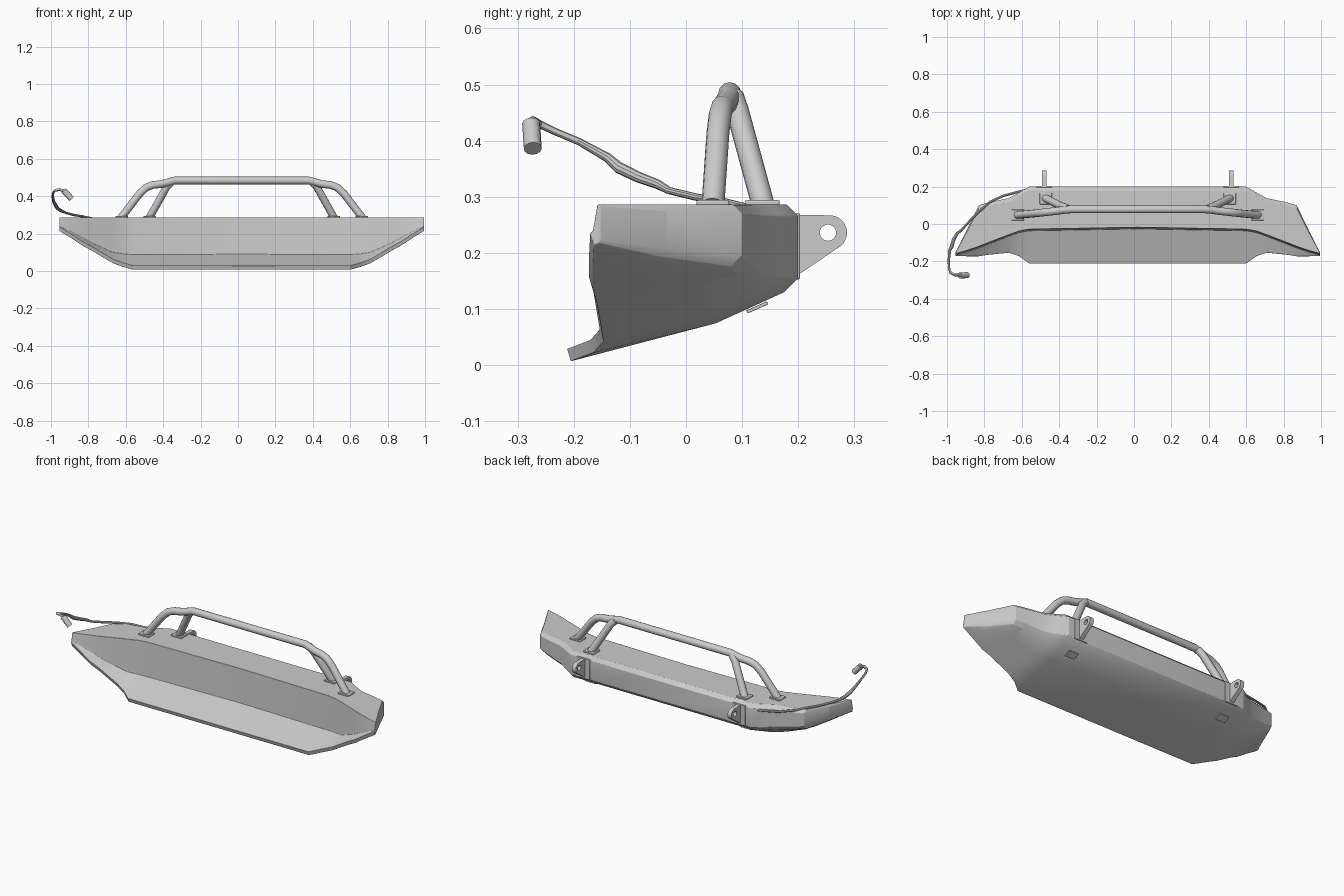
import bpy, bmesh, math
from mathutils import Vector

if "Cube" in bpy.data.objects:
    bpy.data.objects.remove(bpy.data.objects["Cube"])

CX = 0.02  # bumper centre line


def finish(obj, bevel=0.0, seg=2):
    bpy.ops.object.select_all(action='DESELECT')
    obj.select_set(True)
    bpy.context.view_layer.objects.active = obj
    if bevel:
        m = obj.modifiers.new("bevel", 'BEVEL')
        m.width, m.segments, m.limit_method = bevel, seg, 'ANGLE'
        m.angle_limit = math.radians(25)
    bpy.ops.object.shade_smooth_by_angle(angle=math.radians(35))


def from_bm(name, bm, bevel=0.0):
    bmesh.ops.recalc_face_normals(bm, faces=bm.faces)
    me = bpy.data.meshes.new(name)
    bm.to_mesh(me)
    bm.free()
    obj = bpy.data.objects.new(name, me)
    bpy.context.collection.objects.link(obj)
    finish(obj, bevel)
    return obj


def tube(name, pts, r, radii=None, res=4):
    cu = bpy.data.curves.new(name, 'CURVE')
    cu.dimensions = '3D'
    cu.bevel_depth, cu.bevel_resolution, cu.use_fill_caps = r, res, True
    sp = cu.splines.new('POLY')
    sp.points.add(len(pts) - 1)
    for i, p in enumerate(pts):
        sp.points[i].co = (*p, 1)
        sp.points[i].radius = radii[i] if radii else 1
    obj = bpy.data.objects.new(name, cu)
    bpy.context.collection.objects.link(obj)
    bpy.ops.object.select_all(action='DESELECT')
    obj.select_set(True)
    bpy.context.view_layer.objects.active = obj
    bpy.ops.object.convert(target='MESH')
    finish(bpy.context.object)


def box(name, loc, size, rx=0.0, bevel=0.003):
    bm = bmesh.new()
    bmesh.ops.create_cube(bm, size=1)
    bmesh.ops.scale(bm, vec=size, verts=bm.verts)
    obj = from_bm(name, bm, bevel)
    obj.location = loc
    obj.rotation_euler.x = rx


# Bumper body: cross-sections lofted along x
def section(x, yw, yf, zd, yl, zl, zi, ch):
    e = Vector((yf - ch, zd - ch))
    g = Vector((yl, zl))
    f = g.lerp(e, 0.68) - Vector((0, 0.13 * (zd - zl - ch)))
    prof = [(yw, .286), (yf - ch * .8, .286), (yf, .286 - ch * .8), (yf, zd), e, f, g,
            (yl - .007, zl + .022), (yw - .008, zi)]
    return [Vector((x, p[0], p[1])) for p in prof]


# distance out, wall y, outer y, outer lower z, lip y, lip z, wall base z, chamfer
stations = [(0.0, -.018, .20, .155, -.205, .007, .090, .025),
            (.58, -.028, .20, .155, -.205, .007, .088, .025),
            (.635, -.038, .168, .158, -.165, .022, .092, .025),
            (.69, -.058, .138, .165, -.147, .042, .100, .025),
            (.80, -.100, .115, .185, -.158, .108, .150, .022),
            (.85, -.120, .100, .195, -.166, .135, .178, .020),
            (.915, -.142, -.035, .208, -.166, .178, .213, .014),
            (.975, -.158, -.152, .222, -.164, .214, .240, .003)]
rows = [(CX - s[0], *s[1:]) for s in reversed(stations[1:])] + [(CX + s[0], *s[1:]) for s in stations]
bm = bmesh.new()
rings = [[bm.verts.new(p) for p in section(*r)] for r in rows]
for a, b in zip(rings, rings[1:]):
    for i in range(len(a)):
        j = (i + 1) % len(a)
        bm.faces.new((a[i], a[j], b[j], b[i]))
bm.faces.new(rings[0])
bm.faces.new(rings[-1])
bmesh.ops.triangulate(bm, faces=[f for f in bm.faces if len(f.verts) > 4])
from_bm("bumper_body", bm, 0.004)

# Hoop: cross bar running into the curved outer legs
half = [(.36, .078, .484), (.395, .075, .474), (.43, .07, .465), (.475, .065, .46), (.51, .061, .447),
        (.545, .057, .415), (.645, .048, .285)]
tube("hoop_bar", [(CX - u, y, z) for u, y, z in reversed(half)] + [(CX + u, y, z) for u, y, z in half], .0205)

for s, side in ((-1, "left"), (1, "right")):
    # Straight inner legs and the foot plates
    tube(side + "_inner_leg", [(CX + s * .375, .083, .478), (CX + s * .40, .092, .452), (CX + s * .495, .138, .283)], .0205)
    box(side + "_outer_foot", (CX + s * .642, .048, .289), (.068, .058, .01))
    box(side + "_inner_foot", (CX + s * .492, .136, .289), (.066, .062, .01))

    # Recovery tab with a round eye
    x = CX + s * .50
    c, n = Vector((.256, .236)), 24
    outer = [(.19, .268)] + [tuple(c + .031 * Vector((math.cos(t), math.sin(t))))
                             for t in [math.radians(85 - 135 * k / 10) for k in range(11)]] + [(.19, .154)]
    hole = [tuple(Vector((.253, .236)) + .0145 * Vector((math.cos(2 * math.pi * k / n), math.sin(2 * math.pi * k / n))))
            for k in range(n)]
    bm = bmesh.new()
    edges = []
    for loop in (outer, hole):
        vs = [bm.verts.new((x - .012, *p)) for p in loop]
        edges += [bm.edges.new((vs[i], vs[(i + 1) % len(vs)])) for i in range(len(vs))]
    bmesh.ops.triangle_fill(bm, edges=edges, use_beauty=True)
    ext = bmesh.ops.extrude_face_region(bm, geom=bm.faces[:])
    bmesh.ops.translate(bm, vec=(.024, 0, 0), verts=[v for v in ext['geom'] if isinstance(v, bmesh.types.BMVert)])
    from_bm(side + "_recovery_tab", bm)
    box(side + "_tab_plate", (x, .199, .212), (.085, .008, .118), bevel=.002)
    # Small pad under the sloped floor
    box(side + "_floor_pad", (x, .127, .103), (.06, .04, .006), math.radians(24), .001)

# Cable wrapping the left wing and rising at the front
path = [(-.56, .185, .255), (-.62, .172, .258), (-.70, .150, .265), (-.77, .118, .279), (-.83, .065, .292),
        (-.875, .02, .299), (-.92, -.03, .311), (-.945, -.05, .322), (-.965, -.085, .335), (-.975, -.12, .352),
        (-.985, -.14, .37), (-.99, -.19, .398), (-.989, -.235, .417), (-.98, -.262, .43), (-.955, -.273, .436),
        (-.93, -.274, .428)]
tube("cable", path, .0065, [1, 1, 1, 1, 1, 1, 1, 1.3, 1.5, 1.6, 1.3, 1, 1, 1.1, 1.2, 1.2], 3)
tube("cable_plug", [(-.932, -.276, .43), (-.89, -.273, .386)], .016)
